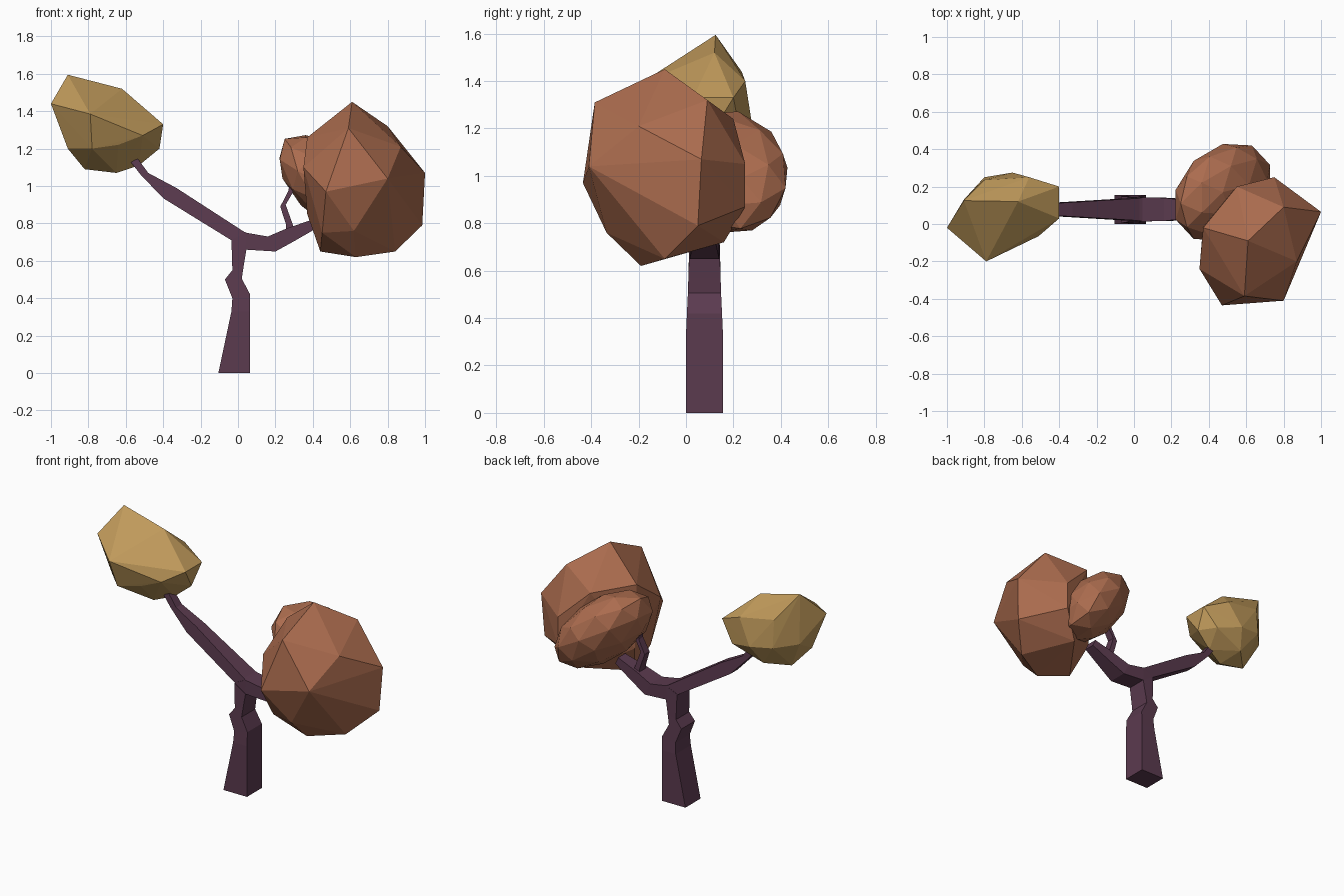
import bpy, bmesh
from mathutils import Matrix, Vector


def material(name, rgb):
    m = bpy.data.materials.new(name)
    m.diffuse_color = (*rgb, 1.0)
    return m


BARK = material("purple bark", (0.105, 0.043, 0.078))
RUST = material("rust leaves", (0.41, 0.15, 0.077))
GOLD = material("gold leaves", (0.53, 0.325, 0.105))


def finish(bm, name, mat):
    bmesh.ops.recalc_face_normals(bm, faces=bm.faces)
    me = bpy.data.meshes.new(name)
    bm.to_mesh(me)
    bm.free()
    me.materials.append(mat)
    bpy.context.collection.objects.link(bpy.data.objects.new(name, me))


def limb(name, sections, yc=0.078):
    """Rectangular limb: each section is (x1, z1, x2, z2, half depth)."""
    bm = bmesh.new()
    rings = []
    for x1, z1, x2, z2, h in sections:
        corners = ((x1, yc - h, z1), (x2, yc - h, z2), (x2, yc + h, z2), (x1, yc + h, z1))
        rings.append([bm.verts.new(c) for c in corners])
    for a, b in zip(rings, rings[1:]):
        for i in range(4):
            j = (i + 1) % 4
            bm.faces.new((a[i], a[j], b[j], b[i]))
    bm.faces.new(rings[0])
    bm.faces.new(rings[-1])
    finish(bm, name, BARK)


def faceted_crown(name, points, mat):
    """Irregular low-poly leaf mass wrapped around its corner points."""
    bm = bmesh.new()
    for p in points:
        bm.verts.new(p)
    res = bmesh.ops.convex_hull(bm, input=bm.verts)
    loose = [v for v in bm.verts if not v.link_faces]
    bmesh.ops.delete(bm, geom=loose, context='VERTS')
    finish(bm, name, mat)


# Crooked trunk
limb("trunk", [
    (-0.105, 0.0, 0.065, 0.0, 0.078), (-0.035, 0.33, 0.065, 0.33, 0.078),
    (-0.03, 0.40, 0.065, 0.42, 0.074), (-0.07, 0.50, 0.02, 0.505, 0.07),
    (-0.03, 0.55, 0.03, 0.57, 0.068), (-0.035, 0.71, 0.045, 0.66, 0.065)])

# Long branch to the left
limb("left_branch", [
    (0.045, 0.66, 0.045, 0.75, 0.064), (-0.035, 0.71, 0.03, 0.757, 0.06),
    (-0.40, 0.935, -0.33, 0.99, 0.038), (-0.52, 1.06, -0.48, 1.07, 0.03),
    (-0.575, 1.13, -0.535, 1.145, 0.026)])

# Short branch to the right, and its twig
limb("right_branch", [
    (-0.03, 0.665, -0.03, 0.715, 0.062), (0.04, 0.66, 0.045, 0.75, 0.064),
    (0.20, 0.65, 0.16, 0.73, 0.062), (0.30, 0.705, 0.265, 0.775, 0.05),
    (0.43, 0.78, 0.41, 0.825, 0.036)])
limb("twig", [
    (0.255, 0.75, 0.30, 0.75, 0.034), (0.258, 0.79, 0.296, 0.785, 0.032),
    (0.226, 0.89, 0.255, 0.90, 0.026), (0.27, 0.975, 0.293, 0.965, 0.022),
    (0.28, 1.06, 0.305, 1.06, 0.02)])

# Large coarse rust crown
faceted_crown("rust_crown", [
    (0.61, -0.09, 1.45), (0.59, -0.385, 1.31), (0.47, -0.435, 0.97),
    (0.80, -0.41, 1.04), (1.0, 0.065, 1.07), (0.87, -0.20, 1.21),
    (0.80, 0.09, 1.32), (0.985, 0.05, 0.79), (0.84, -0.09, 0.65),
    (0.63, -0.19, 0.62), (0.62, -0.335, 0.76), (0.44, -0.10, 0.65),
    (0.45, -0.28, 0.75), (0.35, -0.24, 1.10), (0.75, 0.25, 1.05),
    (0.75, 0.25, 0.87), (0.37, 0.0, 0.85), (0.37, -0.02, 1.26),
    (0.55, 0.20, 1.24), (0.62, 0.16, 0.72)], RUST)

# Smaller, finer lobe behind it, slanting down to the right
bm = bmesh.new()
bmesh.ops.create_icosphere(bm, subdivisions=2, radius=1.0)
slant = Matrix(((0.265, 0, 0), (0.07, 0.258, 0), (-0.14, 0.02, 0.225)))
for v in bm.verts:
    v.co = slant @ v.co + Vector((0.475, 0.17, 1.015))
finish(bm, "rust_crown_lobe", RUST)

# Gold crown
faceted_crown("gold_crown", [
    (-0.91, 0.125, 1.595), (-1.0, -0.02, 1.44), (-0.79, -0.20, 1.385),
    (-0.69, 0.02, 1.44), (-0.62, 0.12, 1.52), (-0.40, 0.20, 1.33),
    (-0.40, 0.03, 1.33), (-0.42, 0.12, 1.20), (-0.51, -0.065, 1.27),
    (-0.64, -0.085, 1.35), (-0.64, -0.09, 1.22), (-0.78, -0.13, 1.20),
    (-0.91, 0.0, 1.20), (-0.82, 0.08, 1.09), (-0.65, 0.06, 1.07),
    (-0.53, 0.10, 1.11), (-0.65, 0.275, 1.24), (-0.80, 0.25, 1.26),
    (-0.91, 0.13, 1.27), (-0.80, 0.235, 1.44), (-0.56, 0.25, 1.40),
    (-0.49, 0.225, 1.20), (-0.70, 0.20, 1.12)], GOLD)
